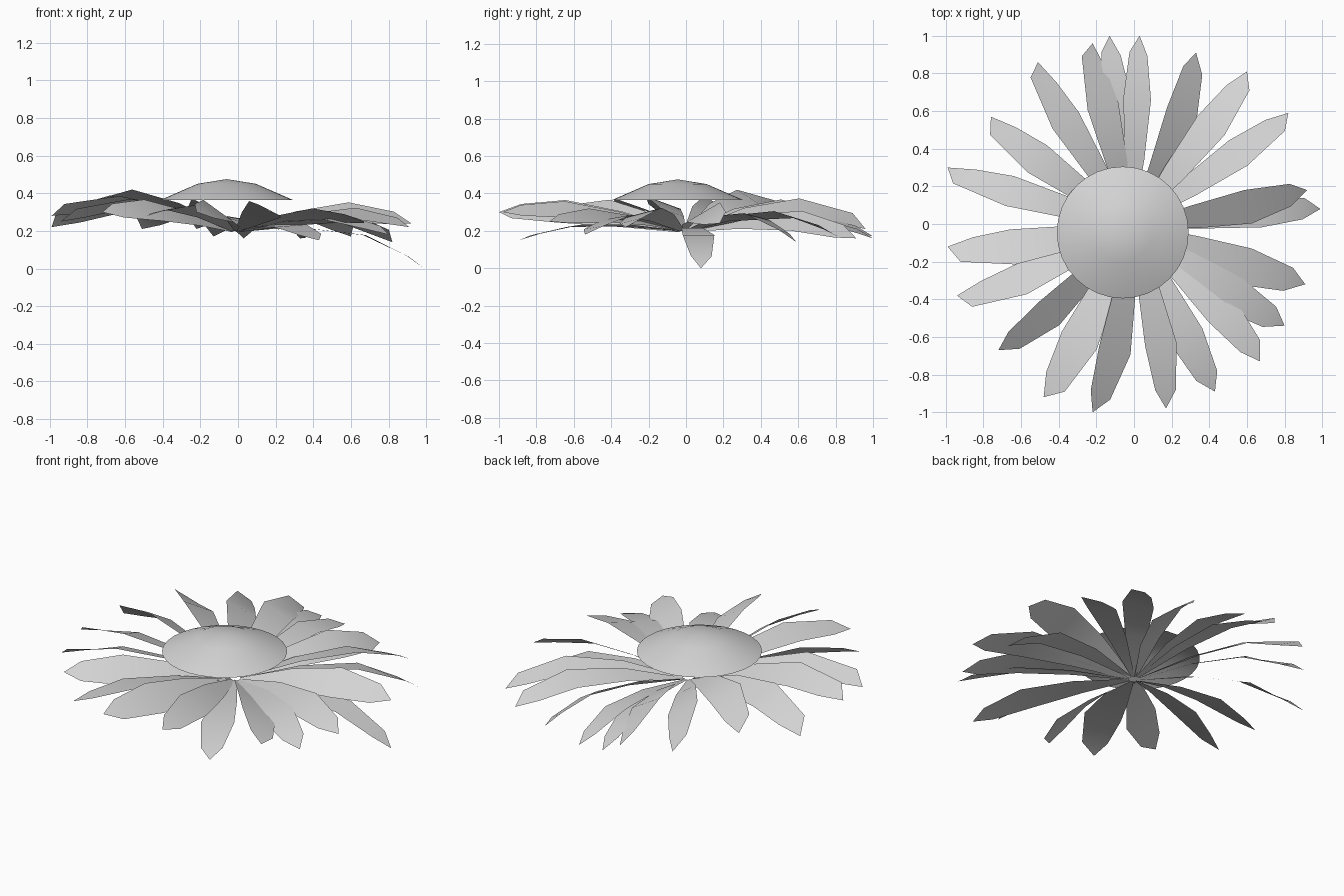
import bpy, bmesh, math
from mathutils import Vector, Matrix

if "Cube" in bpy.data.objects:
    bpy.data.objects.remove(bpy.data.objects["Cube"])

# One pale grey colour for the whole flower
grey = bpy.data.materials.new("pale_grey")
grey.diffuse_color = (0.66, 0.66, 0.66, 1)
grey.use_nodes = True
grey.node_tree.nodes["Principled BSDF"].inputs["Base Color"].default_value = grey.diffuse_color


def finish(bm, name):
    bmesh.ops.recalc_face_normals(bm, faces=bm.faces)
    if sum(f.normal.z * f.calc_area() for f in bm.faces) < 0:
        bmesh.ops.reverse_faces(bm, faces=bm.faces)
    for f in bm.faces:
        f.smooth = True
    me = bpy.data.meshes.new(name)
    bm.to_mesh(me)
    bm.free()
    me.materials.append(grey)
    ob = bpy.data.objects.new(name, me)
    bpy.context.collection.objects.link(ob)
    return ob


# Domed flower centre: open shallow cap, revolved from rings (radius, height)
def flower_centre(cx, cy, rings, top, sides=32):
    bm = bmesh.new()
    loops = [[bm.verts.new((cx + r * math.cos(2 * math.pi * i / sides),
                            cy + r * math.sin(2 * math.pi * i / sides), z))
              for i in range(sides)] for r, z in rings]
    for a, b in zip(loops, loops[1:]):
        for i in range(sides):
            j = (i + 1) % sides
            bm.faces.new((a[i], a[j], b[j], b[i]))
    tip = bm.verts.new((cx, cy, top))
    for i in range(sides):
        bm.faces.new((loops[-1][i], loops[-1][(i + 1) % sides], tip))
    finish(bm, "flower_centre")


flower_centre(-0.06, -0.045, [(0.35, 0.365), (0.155, 0.45)], 0.475)

# Petal cross-sections: position along, half width, arch share, sideways bow, skew
ROWS = [(0.0, 0.012, 0.0, 0.0, 0.0), (0.33, 0.068, 0.75, 0.055, 0.0),
        (0.65, 0.1, 1.0, 0.08, 0.0), (0.9, 0.065, 0.42, 0.045, 0.05)]


# Arched petal from the middle to its tip, rolled about its length
def petal(index, x, y, z, roll, width, bow, arch):
    tip = Vector((x, y, z))
    out = Vector((x, y, 0)).normalized()
    base = out * 0.03 + Vector((-0.01, -0.01, 0.2))
    chord = tip - base
    axis = chord.normalized()
    # positive roll lowers the anticlockwise edge
    side = Vector((-out.y, out.x, 0))
    side = Matrix.Rotation(math.radians(-roll), 3, axis) @ side
    normal = axis.cross(side).normalized()
    bm = bmesh.new()
    rows = []
    for t, w, h, b, k in ROWS:
        p = base + normal * h * arch + side * b * bow
        rows.append([bm.verts.new(p + chord * (t + k * bow * s) + side * w * width * s)
                     for s in (1, -1)])
    for a, b in zip(rows, rows[1:]):
        bm.faces.new((a[0], a[1], b[1], b[0]))
    bm.faces.new((rows[-1][0], rows[-1][1], bm.verts.new(tip)))
    finish(bm, f"petal_{index:02d}")


# Tip x, y, z, roll in degrees, width factor, sideways bow, arch height
PETALS = [
    (0.99, 0.08, 0.0, 0, 0.85, 0.2, 0.11), (0.92, 0.18, 0.24, -30, 1.05, 0.2, 0.075),
    (0.82, 0.59, 0.14, 12, 0.85, -0.5, 0.11), (0.60, 0.81, 0.17, 12, 0.9, -0.5, 0.1),
    (0.33, 0.91, 0.16, -32, 1.0, 0.1, 0.09), (0.03, 1.0, 0.16, -10, 0.75, 0.2, 0.09),
    (-0.13, 1.0, 0.17, -15, 0.8, 0.3, 0.09), (-0.22, 0.96, 0.21, -28, 0.95, 0.9, 0.1),
    (-0.51, 0.86, 0.21, -30, 0.95, 1, 0.085), (-0.76, 0.57, 0.28, -28, 1.0, 1, 0.095),
    (-0.99, 0.3, 0.22, -30, 0.95, 1, 0.1), (-0.99, -0.12, 0.28, -20, 1.0, 0.9, 0.08),
    (-0.94, -0.38, 0.25, -20, 0.9, 1, 0.085), (-0.72, -0.67, 0.3, 35, 1.0, 0.1, 0.06),
    (-0.48, -0.92, 0.28, -8, 1.05, 0.5, 0.07), (-0.22, -1.0, 0.3, 35, 1.05, 0.2, 0.06),
    (0.17, -0.98, 0.3, 28, 0.95, 0.1, 0.06), (0.43, -0.89, 0.15, -4, 0.95, 0, 0.06),
    (0.67, -0.73, 0.25, 22, 1.0, 0.2, 0.06), (0.80, -0.54, 0.18, -8, 1.0, 0, 0.085),
    (0.91, -0.32, 0.22, -14, 1.05, 0.1, 0.085),
]
for i, p in enumerate(PETALS, 1):
    petal(i, *p)
